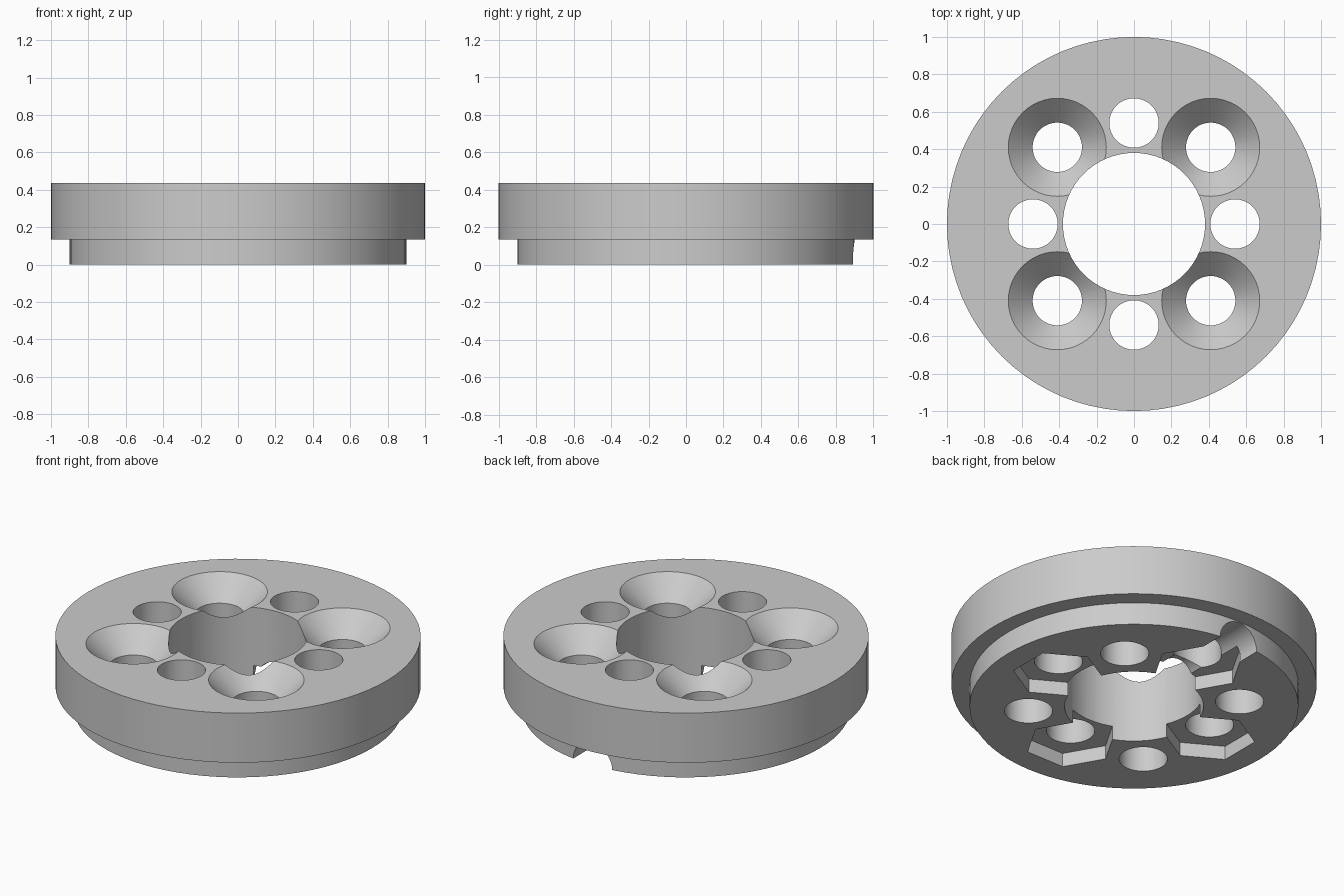
import bpy, bmesh, math
from mathutils import Matrix

cube = bpy.data.objects.get("Cube")
if cube:
    bpy.data.objects.remove(cube, do_unlink=True)

grey = bpy.data.materials.new("light_grey")
grey.use_nodes = True
colour = (0.6, 0.6, 0.6, 1)
grey.diffuse_color = colour
grey.node_tree.nodes["Principled BSDF"].inputs["Base Color"].default_value = colour


def turned(name, profile, sides=48, matrix=Matrix()):
    """Closed solid from (radius, height) rings, capped at both ends."""
    bm = bmesh.new()
    rings = []
    for r, z in profile:
        angles = [2 * math.pi * i / sides for i in range(sides)]
        rings.append([bm.verts.new((r * math.cos(a), r * math.sin(a), z)) for a in angles])
    for low, high in zip(rings, rings[1:]):
        for i in range(sides):
            j = (i + 1) % sides
            bm.faces.new((low[i], low[j], high[j], high[i]))
    bm.faces.new(rings[0][::-1])
    bm.faces.new(rings[-1])
    bm.transform(matrix)
    mesh = bpy.data.meshes.new(name)
    bm.to_mesh(mesh)
    bm.free()
    mesh.materials.append(grey)
    obj = bpy.data.objects.new(name, mesh)
    bpy.context.collection.objects.link(obj)
    return obj


TOP = 0.435
STEP = 0.135
HOLE = 0.132

# Stepped disc
body = turned("flange_body", [(0.9, 0), (0.9, STEP), (1, STEP), (1, TOP)], 80)

# Central bore
cutters = [turned("bore_cutter", [(0.38, -0.1), (0.38, 0.6)], 64)]

for k in range(4):
    # Countersunk screw holes on the diagonals
    spin = Matrix.Rotation(math.radians(45 + 90 * k), 4, "Z")
    place = spin @ Matrix.Translation((0.58, 0, 0))
    sink = [(HOLE, -0.1), (HOLE, TOP - 0.13), (0.262, TOP), (0.302, TOP + 0.04)]
    cutters.append(turned("countersink_cutter", sink, matrix=place))

    # Bolt holes on the axes, with hexagonal nut pockets underneath
    spin = Matrix.Rotation(math.radians(90 * k), 4, "Z")
    place = spin @ Matrix.Translation((0.54, 0, 0))
    cutters.append(turned("bolt_hole_cutter", [(HOLE, -0.1), (HOLE, 0.6)], matrix=place))
    hexagon = place @ Matrix.Rotation(math.radians(30), 4, "Z")
    cutters.append(turned("nut_pocket_cutter", [(0.25, -0.1), (0.25, 0.083)], 6, hexagon))

# Round channel running from the bore out to the back rim
lay_back = Matrix.Rotation(math.radians(-90), 4, "X")
cutters.append(turned("channel_cutter", [(0.13, 0), (0.13, 1.1)], matrix=lay_back))

# Cut everything out of the disc
bpy.ops.object.select_all(action="DESELECT")
body.select_set(True)
bpy.context.view_layer.objects.active = body
for cutter in cutters:
    cutter.hide_render = True
    mod = body.modifiers.new("cut", "BOOLEAN")
    mod.operation = "DIFFERENCE"
    mod.solver = "EXACT"
    mod.object = cutter
    bpy.ops.object.modifier_apply(modifier=mod.name)
    bpy.data.objects.remove(cutter, do_unlink=True)

bpy.ops.object.shade_smooth_by_angle(angle=math.radians(25))
